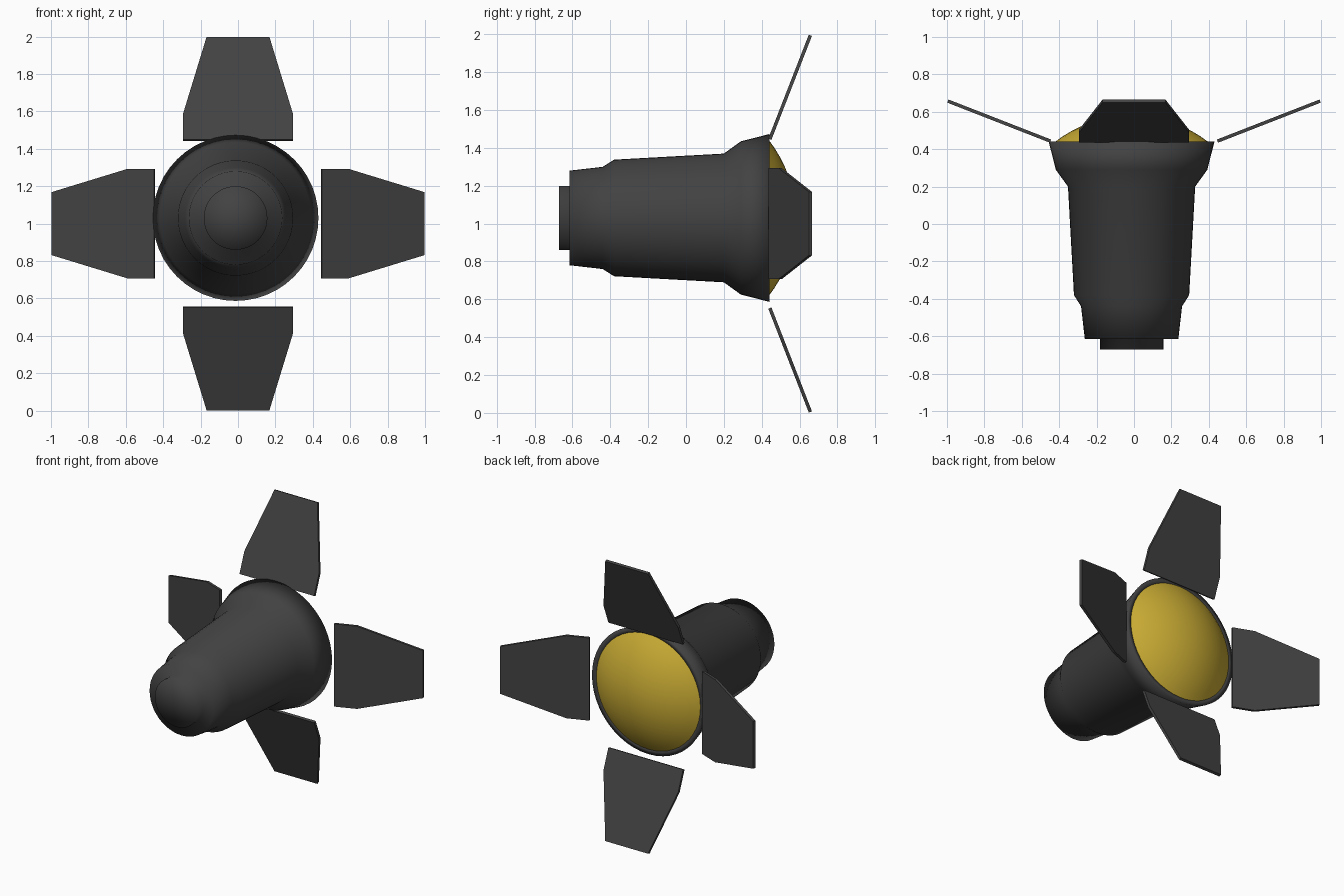
import bpy
import bmesh
import math
from mathutils import Matrix, Vector

cube = bpy.data.objects.get("Cube")
if cube:
    bpy.data.objects.remove(cube, do_unlink=True)


def material(name, color):
    mat = bpy.data.materials.new(name)
    mat.use_nodes = True
    mat.diffuse_color = color
    mat.node_tree.nodes["Principled BSDF"].inputs["Base Color"].default_value = color
    return mat


def add_object(name, bm, mat, smooth):
    bmesh.ops.recalc_face_normals(bm, faces=bm.faces)
    for face in bm.faces:
        face.smooth = smooth
    mesh = bpy.data.meshes.new(name)
    bm.to_mesh(mesh)
    bm.free()
    mesh.materials.append(mat)
    obj = bpy.data.objects.new(name, mesh)
    bpy.context.collection.objects.link(obj)
    return obj


AXIS = Vector((-0.013, 0, 1.03))
SIDES = 48


def lathe(name, profile, mat):
    """Spin (y, radius) points around the body's long axis."""
    bm = bmesh.new()
    verts = [bm.verts.new(AXIS + Vector((r, y, 0))) for y, r in profile]
    edges = [bm.edges.new(pair) for pair in zip(verts, verts[1:])]
    bmesh.ops.spin(bm, geom=verts + edges, cent=AXIS, axis=(0, 1, 0),
                   angle=math.tau, steps=SIDES, use_duplicate=False)
    bmesh.ops.remove_doubles(bm, verts=bm.verts, dist=0.0005)
    return add_object(name, bm, mat, True)


dark = material("dark grey", (0.055, 0.055, 0.055, 1))
gold = material("gold", (0.60, 0.42, 0.035, 1))

# Body: nose cap, collar, tapered barrel, flared rim
lathe("body", [(-0.67, 0), (-0.67, 0.17), (-0.615, 0.17), (-0.615, 0.25),
               (-0.44, 0.27), (-0.38, 0.308), (0.20, 0.34), (0.29, 0.405),
               (0.44, 0.443), (0.44, 0.405), (0.42, 0.40)], dark)

# Domed lens at the back, a shallow spherical cap
R, EDGE, RINGS = 0.67, 0.415, 8
span = math.asin(EDGE / R)
centre = 0.435 - R * math.cos(span)
lathe("lens", [(centre + R * math.cos(span * i / RINGS),
                R * math.sin(span * i / RINGS)) for i in range(RINGS + 1)], gold)

# Four swept-back flaps around the rim: (half width, distance out)
outline = [(0.293, 0.446), (0.293, 0.587), (0.168, 0.995)]
HUB = Vector((0, 0, 1.0))
SLOPE = 0.39
normal = Vector((0, 1, -SLOPE)).normalized()
for name, turn in (("top_flap", 0), ("left_flap", 90),
                   ("bottom_flap", 180), ("right_flap", 270)):
    bm = bmesh.new()
    points = outline + [(-w, d) for w, d in reversed(outline)]
    verts = [bm.verts.new(Vector((w, 0.443 + SLOPE * (d - 0.446), d)) - normal * 0.009)
             for w, d in points]
    face = bm.faces.new(verts)
    extruded = bmesh.ops.extrude_face_region(bm, geom=[face], use_keep_orig=True)
    moved = [v for v in extruded["geom"] if isinstance(v, bmesh.types.BMVert)]
    bmesh.ops.translate(bm, verts=moved, vec=normal * 0.018)
    spin = Matrix.Rotation(math.radians(turn), 4, 'Y')
    bmesh.ops.transform(bm, matrix=Matrix.Translation(HUB) @ spin, verts=bm.verts)
    add_object(name, bm, dark, False)
